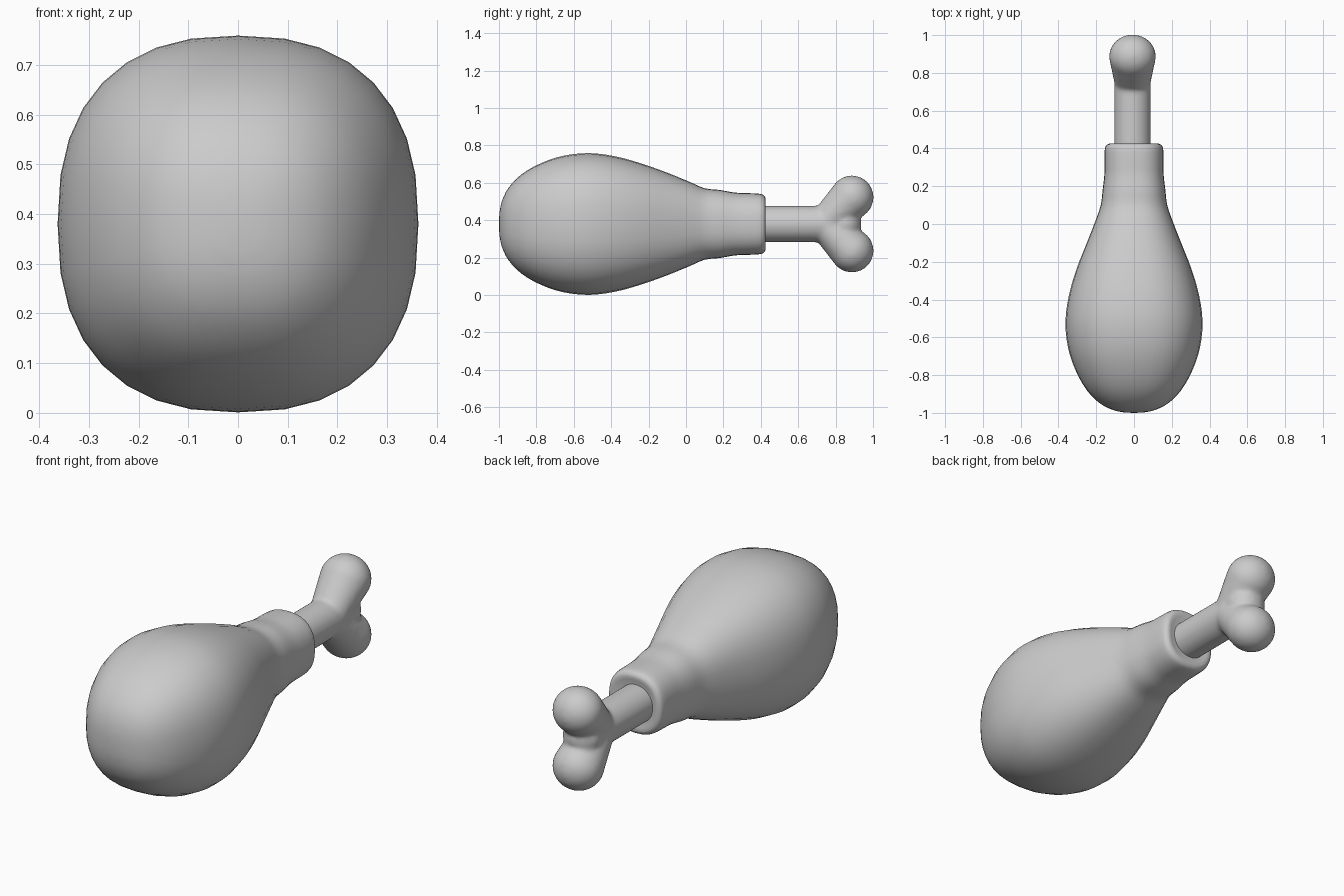
import bpy, bmesh, math
from mathutils import Matrix, Vector

if "Cube" in bpy.data.objects:
    bpy.data.objects.remove(bpy.data.objects["Cube"])

CZ = 0.38          # height of the long axis
SIDES = 32


def add_object(name, bm):
    bmesh.ops.recalc_face_normals(bm, faces=bm.faces)
    mesh = bpy.data.meshes.new(name)
    bm.to_mesh(mesh)
    bm.free()
    ob = bpy.data.objects.new(name, mesh)
    bpy.context.collection.objects.link(ob)
    return ob


def catmull(a, b, c, d, t):
    return 0.5 * (2 * b + (c - a) * t + (2 * a - 5 * b + 4 * c - d) * t * t
                  + (3 * b - a - 3 * c + d) * t ** 3)


def spow(v, e):
    return math.copysign(abs(v) ** e, v)


# Meat: rings of (y, half width, half height), squarish cross-section
profile = [(-0.998, 0.05, 0.055), (-0.985, 0.11, 0.12), (-0.95, 0.18, 0.192),
           (-0.88, 0.25, 0.265), (-0.78, 0.307, 0.323), (-0.66, 0.348, 0.364),
           (-0.52, 0.363, 0.379), (-0.38, 0.345, 0.362), (-0.24, 0.305, 0.324),
           (-0.1, 0.25, 0.274), (0.02, 0.203, 0.225), (0.1, 0.176, 0.191),
           (0.18, 0.166, 0.182), (0.26, 0.157, 0.168), (0.33, 0.156, 0.165),
           (0.39, 0.155, 0.162), (0.415, 0.148, 0.154), (0.425, 0.132, 0.138)]
rings = []
for i in range(len(profile) - 1):
    pts = [Vector(profile[min(max(i + k, 0), len(profile) - 1)]) for k in (-1, 0, 1, 2)]
    rings += [catmull(*pts, t) for t in (0, 1 / 3, 2 / 3)]
rings += [Vector(profile[-1]), Vector((0.422, 0.115, 0.12)), Vector((0.415, 0.08, 0.08))]

bm = bmesh.new()
loops = []
for y, w, h in rings:
    e = 2 / 2.42
    loops.append([bm.verts.new((w * spow(math.cos(a), e), y, CZ + h * spow(math.sin(a), e)))
                  for a in (2 * math.pi * k / SIDES for k in range(SIDES))])
for r0, r1 in zip(loops, loops[1:]):
    for k in range(SIDES):
        n = (k + 1) % SIDES
        bm.faces.new((r0[k], r0[n], r1[n], r1[k]))
tip = bm.verts.new((0, -1.0, CZ))
for k in range(SIDES):
    bm.faces.new((tip, loops[0][k], loops[0][(k + 1) % SIDES]))
bm.faces.new(loops[-1])
meat = add_object("meat", bm)
meat.data.shade_smooth()

# Bone: shaft plus two mirrored knobs swept from spheres, fused by remeshing
bm = bmesh.new()
BX = -0.008


def ball(y, z, r):
    m = Matrix.Translation((BX, y, z)) @ Matrix.Diagonal((1.07, 1, 1, 1))
    bmesh.ops.create_uvsphere(bm, u_segments=32, v_segments=20, radius=r, matrix=m)


bmesh.ops.create_cone(bm, cap_ends=True, segments=48, radius1=0.097, radius2=0.097, depth=0.46,
                      matrix=Matrix.Translation((BX, 0.56, CZ)) @ Matrix.Rotation(math.pi / 2, 4, 'X'))
for side in (1, -1):
    for k in range(9):
        t = k / 8
        ball(0.76 + 0.127 * t, CZ + side * (0.02 + 0.123 * t), 0.091 + 0.025 * t)
ball(0.845, CZ, 0.093)
bone = add_object("bone", bm)
remesh = bone.modifiers.new("fuse", 'REMESH')
remesh.mode = 'VOXEL'
remesh.voxel_size = 0.011
remesh.use_smooth_shade = True
smooth = bone.modifiers.new("soften", 'SMOOTH')
smooth.factor = 0.5
smooth.iterations = 8
